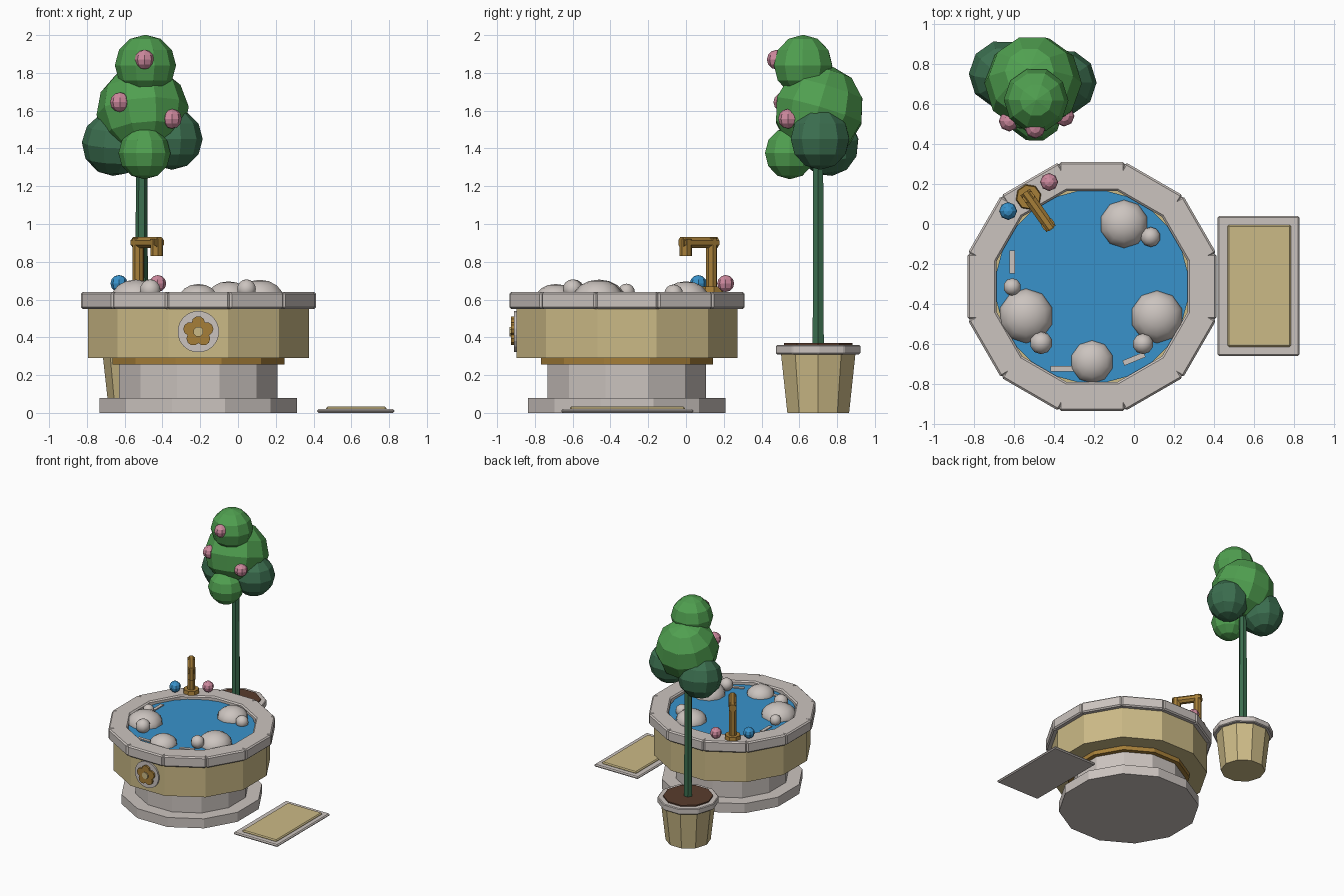
import bpy, bmesh, math
from mathutils import Vector, Matrix

if "Cube" in bpy.data.objects:
    bpy.data.objects.remove(bpy.data.objects["Cube"], do_unlink=True)


def material(name, r, g, b):
    m = bpy.data.materials.new(name)
    m.use_nodes = True
    m.diffuse_color = (r, g, b, 1)
    m.node_tree.nodes["Principled BSDF"].inputs["Base Color"].default_value = (r, g, b, 1)
    return m


STONE = material("pale stone", 0.60, 0.55, 0.52)
TAN = material("warm tan", 0.60, 0.49, 0.24)
GOLD = material("old gold", 0.38, 0.21, 0.04)
WATER = material("water blue", 0.04, 0.29, 0.60)
LEAF = material("leaf green", 0.08, 0.35, 0.08)
DARK = material("dark green", 0.045, 0.16, 0.08)
PINK = material("blossom pink", 0.61, 0.25, 0.34)
SOIL = material("soil brown", 0.10, 0.045, 0.026)


def finish(name, bm, mat, loc, rot=(0, 0, 0), bevel=0, smooth=False):
    bmesh.ops.recalc_face_normals(bm, faces=bm.faces)
    me = bpy.data.meshes.new(name)
    bm.to_mesh(me)
    bm.free()
    me.materials.append(mat)
    for p in me.polygons:
        p.use_smooth = smooth
    ob = bpy.data.objects.new(name, me)
    ob.location, ob.rotation_euler = loc, rot
    bpy.context.collection.objects.link(ob)
    if bevel:
        mod = ob.modifiers.new("Bevel", "BEVEL")
        mod.width, mod.segments = bevel, 1
    return ob


def prism(name, mat, loc, sides, r1, r2, h, rot=(0, 0, 0), bevel=0, turn=0.5):
    """Tapered prism standing on loc; turn is its spin in side steps."""
    bm = bmesh.new()
    bmesh.ops.create_cone(bm, cap_ends=True, segments=sides, radius1=r1, radius2=r2, depth=h,
                          matrix=Matrix.Translation((0, 0, h / 2))
                          @ Matrix.Rotation(turn * math.tau / sides, 4, "Z"))
    return finish(name, bm, mat, loc, rot, bevel)


def box(name, mat, loc, size, rot=(0, 0, 0), bevel=0):
    bm = bmesh.new()
    bmesh.ops.create_cube(bm, size=1, matrix=Matrix.Diagonal((*size, 1)))
    return finish(name, bm, mat, loc, rot, bevel)


def ball(name, mat, loc, r, segs=8, rings=6, rot=(0, 0, 0), squash=1, smooth=False):
    bm = bmesh.new()
    bmesh.ops.create_uvsphere(bm, u_segments=segs, v_segments=rings, radius=r,
                              matrix=Matrix.Diagonal((1, 1, squash, 1)))
    return finish(name, bm, mat, loc, rot, smooth=smooth)


# Tub body: stacked twelve-sided drums, sized by distance to the flat side
CX, CY = -0.21, -0.313
FLAT = 1 / math.cos(math.pi / 12)
for name, mat, z, h, half in (("tub_foot", STONE, 0, 0.08, 0.523),
                              ("tub_pedestal", STONE, 0.08, 0.18, 0.42),
                              ("tub_gold_band", GOLD, 0.255, 0.04, 0.455),
                              ("tub_bowl", TAN, 0.29, 0.27, 0.585)):
    prism(name, mat, (CX, CY, z), 12, half * FLAT, half * FLAT, h)

# Rim of twelve bevelled stone blocks
for i in range(12):
    a = i * math.tau / 12
    box(f"rim_block_{i + 1}", STONE,
        (CX + 0.55 * math.cos(a), CY + 0.55 * math.sin(a), 0.595),
        (0.145, 0.33, 0.09), (0, 0, a), bevel=0.01)

prism("water_surface", WATER, (CX, CY, 0.55), 24, 0.485, 0.485, 0.06)

# Foam mounds and streaks on the water
for i, (x, y, r, z, squash) in enumerate((
        (-0.05, 0, 0.122, 0.605, 0.75), (0.115, -0.465, 0.133, 0.605, 0.75),
        (-0.21, -0.69, 0.11, 0.6, 0.75), (-0.54, -0.46, 0.138, 0.605, 0.73),
        (0.083, -0.065, 0.05, 0.63, 1), (0.045, -0.6, 0.052, 0.655, 1),
        (-0.465, -0.595, 0.057, 0.65, 1), (-0.61, -0.315, 0.044, 0.64, 1))):
    ball(f"foam_{i + 1}", STONE, (x, y, z), r, 10, 8, squash=squash, smooth=True)
for i, (x, y, a) in enumerate(((-0.61, -0.19, 90), (-0.36, -0.725, 0), (0, -0.675, 22))):
    box(f"foam_streak_{i + 1}", STONE, (x, y, 0.612), (0.115, 0.027, 0.012),
        (0, 0, math.radians(a)))

# Flower medallion on the front
FRONT = (math.pi / 2, 0, 0)
prism("medallion", STONE, (CX, CY - 0.58, 0.43), 20, 0.11, 0.11, 0.018, FRONT)
for i in range(5):
    a = math.pi / 2 + i * math.tau / 5
    prism(f"petal_{i + 1}", GOLD,
          (CX + 0.046 * math.cos(a), CY - 0.59, 0.43 + 0.046 * math.sin(a)),
          10, 0.036, 0.036, 0.024, FRONT)
prism("flower_centre", TAN, (CX, CY - 0.6, 0.43), 8, 0.028, 0.028, 0.022, FRONT)

# Faucet pointing at the middle of the tub
TAP = Vector((-0.528, 0.135, 0.64))
aim = math.atan2(CY - TAP.y, CX - TAP.x)
out = Vector((math.cos(aim), math.sin(aim), 0))
up = Vector((0, 0, 1))
prism("faucet_base", GOLD, TAP, 8, 0.065, 0.06, 0.03, (0, 0, aim))
prism("faucet_column", GOLD, TAP, 8, 0.031, 0.031, 0.285, (0, 0, aim))
prism("faucet_arm", GOLD, TAP + up * 0.262 - out * 0.03, 8, 0.031, 0.031, 0.225,
      (0, math.pi / 2, aim))
prism("faucet_spout", GOLD, TAP + up * 0.19 + out * 0.168, 8, 0.034, 0.034, 0.09, (0, 0, aim))
ball("cold_knob", WATER, (-0.63, 0.065, 0.685), 0.045)
ball("hot_knob", PINK, (-0.425, 0.21, 0.685), 0.045)

# Bath mat
box("mat_border", STONE, (0.623, -0.31, 0.01), (0.41, 0.7, 0.02), bevel=0.008)
box("mat_panel", TAN, (0.627, -0.31, 0.023), (0.32, 0.61, 0.02), bevel=0.008)

# Potted tree
TX, TY = -0.51, 0.70
prism("pot_body", TAN, (TX, TY, 0), 10, 0.172, 0.208, 0.32)
prism("pot_rim", STONE, (TX, TY, 0.31), 10, 0.234, 0.234, 0.05, bevel=0.006)
prism("pot_soil", SOIL, (TX, TY, 0.35), 10, 0.19, 0.19, 0.02)
prism("trunk", DARK, (TX, TY, 0.36), 6, 0.034, 0.03, 1.05)
for name, mat, loc, r, tilt in (
        ("crown_middle", LEAF, (-0.505, 0.705, 1.6), 0.245, -0.3),
        ("crown_top", LEAF, (-0.49, 0.62, 1.84), 0.162, 0),
        ("crown_front", LEAF, (-0.495, 0.55, 1.375), 0.138, 0),
        ("crown_right", DARK, (-0.655, 0.75, 1.425), 0.172, 0.15),
        ("crown_left", DARK, (-0.35, 0.71, 1.45), 0.163, 0)):
    ball(name, mat, loc, r, 10, 6, rot=(tilt, 0, 0.3))
for i, loc in enumerate(((-0.495, 0.48, 1.87), (-0.625, 0.515, 1.645), (-0.35, 0.54, 1.557))):
    ball(f"blossom_{i + 1}", PINK, loc, 0.052)
